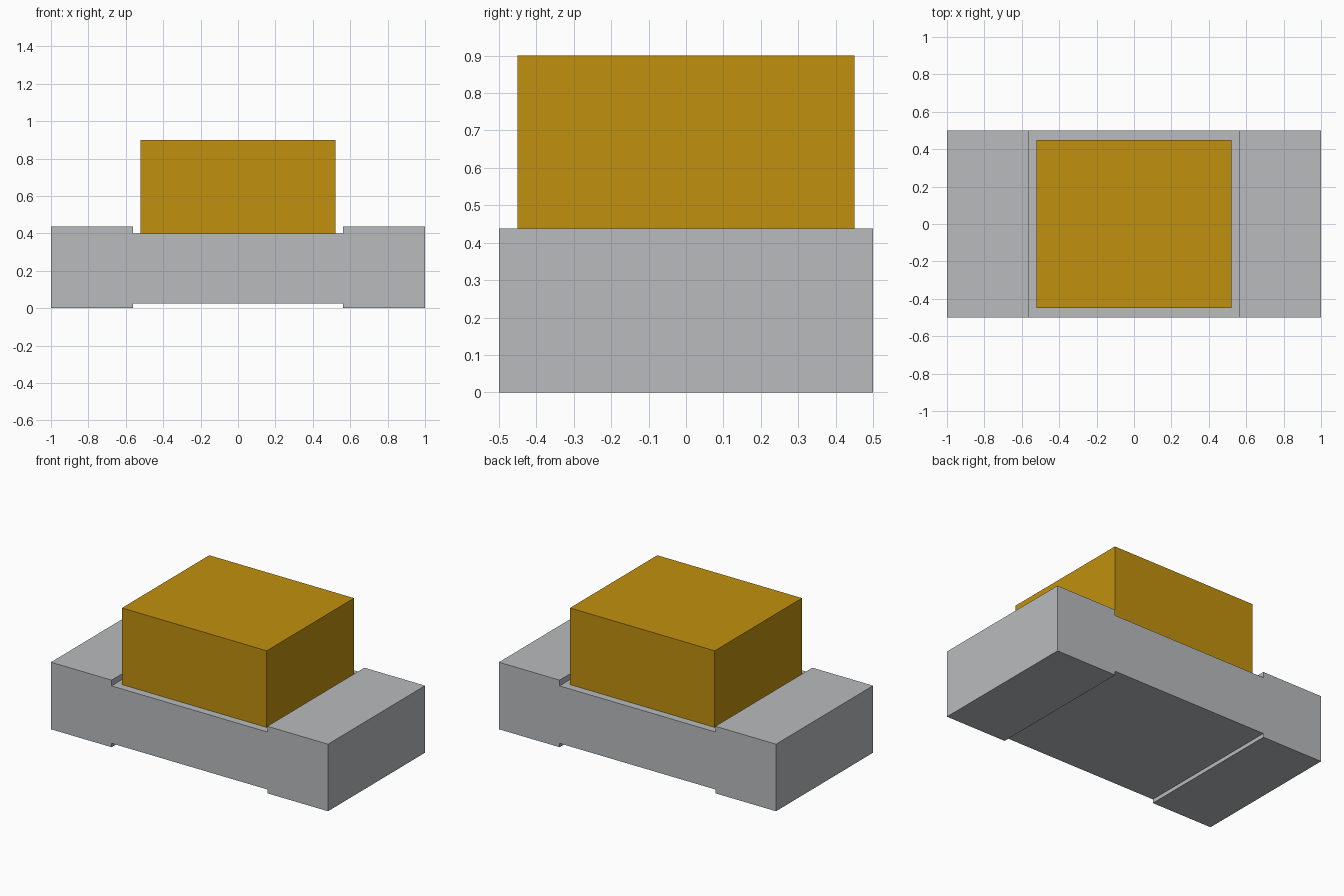
import bpy
import bmesh

cube = bpy.data.objects.get("Cube")
if cube:
    bpy.data.objects.remove(cube, do_unlink=True)


def material(name, rgb):
    mat = bpy.data.materials.new(name)
    mat.use_nodes = True
    mat.diffuse_color = (*rgb, 1)
    mat.node_tree.nodes["Principled BSDF"].inputs["Base Color"].default_value = (*rgb, 1)
    return mat


def extrude_profile(name, profile, depth, mat):
    """Extrude an (x, z) outline along y, centred on y = 0."""
    bm = bmesh.new()
    face = bm.faces.new([bm.verts.new((x, -depth / 2, z)) for x, z in profile])
    moved = bmesh.ops.extrude_face_region(bm, geom=[face])["geom"]
    verts = [g for g in moved if isinstance(g, bmesh.types.BMVert)]
    bmesh.ops.translate(bm, verts=verts, vec=(0, depth, 0))
    bmesh.ops.recalc_face_normals(bm, faces=bm.faces)
    mesh = bpy.data.meshes.new(name)
    bm.to_mesh(mesh)
    bm.free()
    mesh.materials.append(mat)
    obj = bpy.data.objects.new(name, mesh)
    bpy.context.collection.objects.link(obj)
    return obj


grey = material("light grey", (0.485, 0.497, 0.509))
amber = material("amber", (0.527, 0.279, 0.0044))

# Base: thick end terminals with a thinner middle, as one stepped outline
half = [(0.5625, 0.025), (0.5625, 0.0), (1.0, 0.0),
        (1.0, 0.4375), (0.5625, 0.4375), (0.5625, 0.40)]
outline = half + [(-x, z) for x, z in reversed(half)]
extrude_profile("base", outline, 1.0, grey)

# Block standing on the recessed middle
w, bottom, top = 0.5225, 0.40, 0.90
extrude_profile("top_block", [(-w, bottom), (w, bottom), (w, top), (-w, top)], 0.90, amber)
